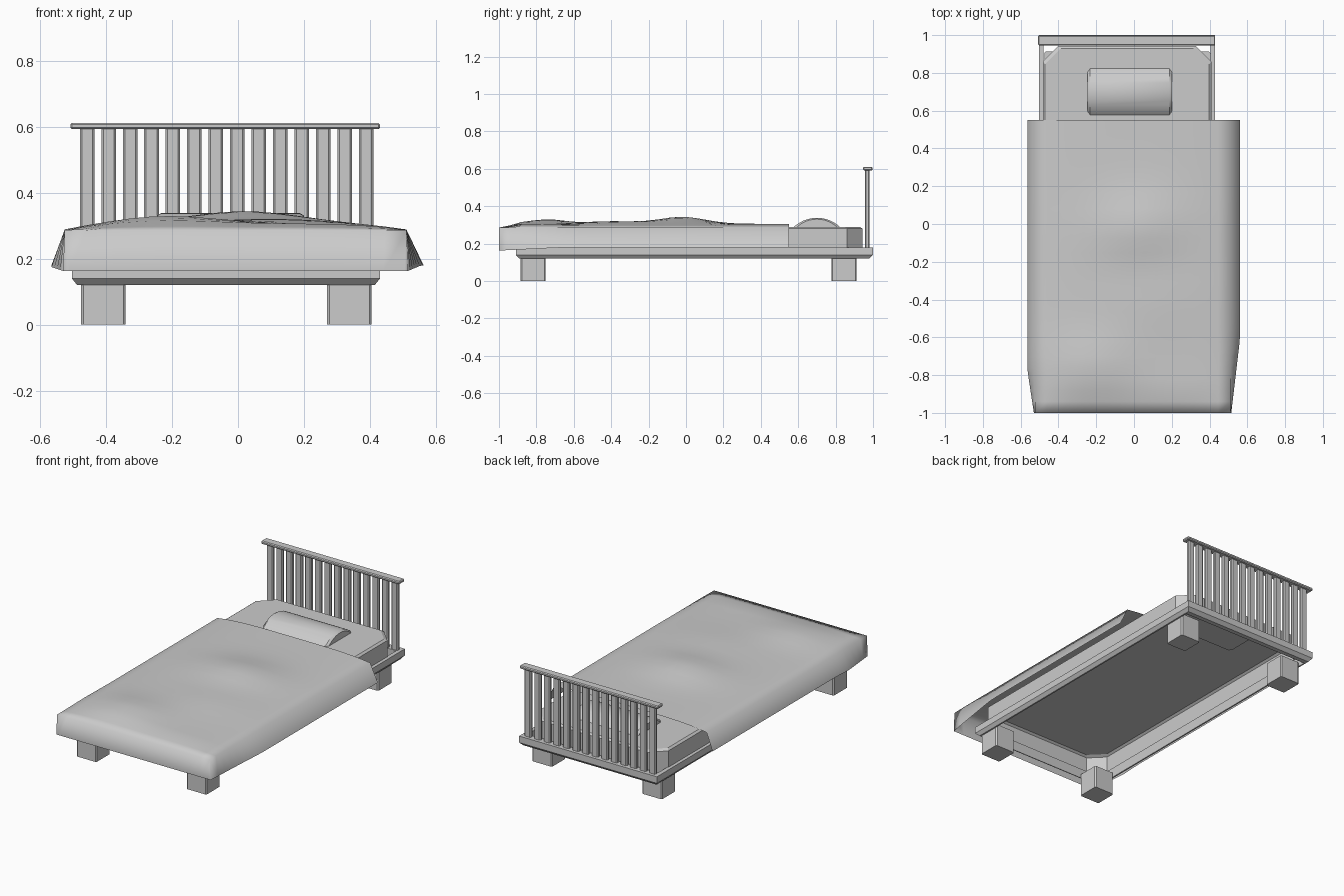
import bpy, bmesh, math

if "Cube" in bpy.data.objects:
    bpy.data.objects.remove(bpy.data.objects["Cube"])

CX = -0.037  # frame centre line


def finish(name, bm):
    bmesh.ops.recalc_face_normals(bm, faces=bm.faces)
    me = bpy.data.meshes.new(name)
    bm.to_mesh(me)
    bm.free()
    ob = bpy.data.objects.new(name, me)
    bpy.context.collection.objects.link(ob)
    return ob


def box(name, x0, x1, y0, y1, z0, z1, bevel=0.0, vertical_only=False):
    bm = bmesh.new()
    bmesh.ops.create_cube(bm, size=1)
    for v in bm.verts:
        v.co = ((x0 + x1) / 2 + v.co.x * (x1 - x0),
                (y0 + y1) / 2 + v.co.y * (y1 - y0),
                (z0 + z1) / 2 + v.co.z * (z1 - z0))
    if bevel:
        edges = [e for e in bm.edges if not vertical_only
                 or abs(e.verts[0].co.z - e.verts[1].co.z) > 1e-4]
        bmesh.ops.bevel(bm, geom=edges, offset=bevel, segments=1, affect='EDGES')
    return finish(name, bm)


def loft(name, loops, cap_start=False, cap_end=False, ring=False):
    bm = bmesh.new()
    rows = [[bm.verts.new(p) for p in lp] for lp in loops]
    n = len(rows[0])
    pairs = list(zip(rows, rows[1:])) + ([(rows[-1], rows[0])] if ring else [])
    for a, b in pairs:
        for i in range(n):
            j = (i + 1) % n
            bm.faces.new((a[i], a[j], b[j], b[i]))
    if cap_start:
        bm.faces.new(rows[0])
    if cap_end:
        bm.faces.new(rows[-1])
    return finish(name, bm)


# Open bed frame with a chamfered lower edge and a wider rail at the head
def rect(x0, x1, y0, y1, z):
    return [(x0, y0, z), (x1, y0, z), (x1, y1, z), (x0, y1, z)]


outer = (-0.503, 0.43, -0.91, 1.0)
lower = (-0.487, 0.414, -0.89, 0.98)
inner = (-0.478, 0.405, -0.885, 0.952)
loft("bed_frame", [rect(*outer, 0.18), rect(*outer, 0.14), rect(*lower, 0.12),
                   rect(*inner, 0.12), rect(*inner, 0.18)], ring=True)

# Legs
for yname, y0 in (("front", -0.885), ("back", 0.777)):
    for xname, x0 in (("left", -0.475), ("right", 0.27)):
        box(f"{yname}_{xname}_leg", x0, x0 + 0.135, y0, y0 + 0.135, 0, 0.14, 0.007, True)

# Headboard slats and top rail
for i in range(14):
    c = -0.457 + i * 0.065
    box(f"headboard_slat_{i + 1}", c - 0.022, c + 0.022, 0.957, 0.981, 0.175, 0.595, 0.006, True)
box("headboard_rail", -0.508, 0.43, 0.946, 0.998, 0.592, 0.611, 0.005)


# Mattress: hollow shell with cut corners, open underneath
def octagon(inset, z, c=0.083):
    x0, x1, y0, y1 = -0.483 + inset, 0.41 - inset, -0.9 + inset, 0.943 - inset
    return [(x0 + c, y0, z), (x1 - c, y0, z), (x1, y0 + c, z), (x1, y1 - c, z),
            (x1 - c, y1, z), (x0 + c, y1, z), (x0, y1 - c, z), (x0, y0 + c, z)]


loft("mattress", [octagon(0, 0.15), octagon(0, 0.28), octagon(0.013, 0.29)], cap_end=True)

# Pillow: flat-based arch with rounded ends
half, sag = 0.13, 0.055
rad = (half * half + sag * sag) / (2 * sag)
span = math.asin(half / rad)


def arch(x, s):
    pts = []
    for i in range(13):
        a = span * (2 * i / 12 - 1)
        pts.append((x, 0.7 + s * rad * math.sin(a),
                    0.283 + s * (rad * math.cos(a) - rad + sag)))
    return pts


pillow = loft("pillow", [arch(-0.245, 0.87), arch(-0.232, 1), arch(0.187, 1), arch(0.2, 0.87)],
              True, True)
bpy.context.view_layer.objects.active = pillow
pillow.select_set(True)
bpy.ops.object.shade_smooth_by_angle(angle=math.radians(30))


# Blanket: draped sheet with gentle humps, hanging over both sides and the foot
def hump(x, y, cx, cy, rx, ry, h):
    return h * math.exp(-((x - cx) / rx) ** 2 - ((y - cy) / ry) ** 2)


def top_z(x, y):
    rise = 0.02 * (1 - (x / 0.52) ** 4)
    rise += hump(x, y, 0.02, -0.02, 0.24, 0.17, 0.038)
    rise += hump(x, y, -0.22, -0.74, 0.22, 0.15, 0.024)
    rise += hump(x, y, 0.1, -0.4, 0.25, 0.2, 0.014)
    return 0.286 + rise * min(1, (y + 1) / 0.12)


def lerp(a, b, t):
    return a + (b - a) * max(0, min(1, t))


bm = bmesh.new()
ys = [-1 + 0.06 * i for i in range(6)] + [-0.7 + 1.25 * (i + 1) / 16 for i in range(16)]
N = 16
rows = []
hem = [(-0.53, -1, 0.163)] + [(lerp(-0.51, 0.505, i / N), -1, 0.163) for i in range(N + 1)] \
    + [(0.515, -1, 0.163)]
rows.append([bm.verts.new(p) for p in hem])
for y in ys:
    lx = lerp(-0.53, -0.565, (y + 1) / 0.23)
    rx = lerp(0.515, 0.562, (y + 1) / 0.4)
    hz = lerp(0.163, 0.18, (y + 1) / 0.35)
    row = [rows[0][0] if y == -1 else bm.verts.new((lx, y, hz))]
    for i in range(N + 1):
        x = lerp(-0.525, 0.51, i / N)
        row.append(bm.verts.new((x, y, top_z(x, y))))
    row.append(rows[0][-1] if y == -1 else bm.verts.new((rx, y, hz)))
    rows.append(row)
for a, b in zip(rows, rows[1:]):
    for i in range(N + 2):
        f = list(dict.fromkeys((a[i], a[i + 1], b[i + 1], b[i])))
        bm.faces.new(f)
blanket = finish("blanket", bm)
bpy.ops.object.select_all(action='DESELECT')
bpy.context.view_layer.objects.active = blanket
blanket.select_set(True)
bpy.ops.object.shade_smooth_by_angle(angle=math.radians(100))
